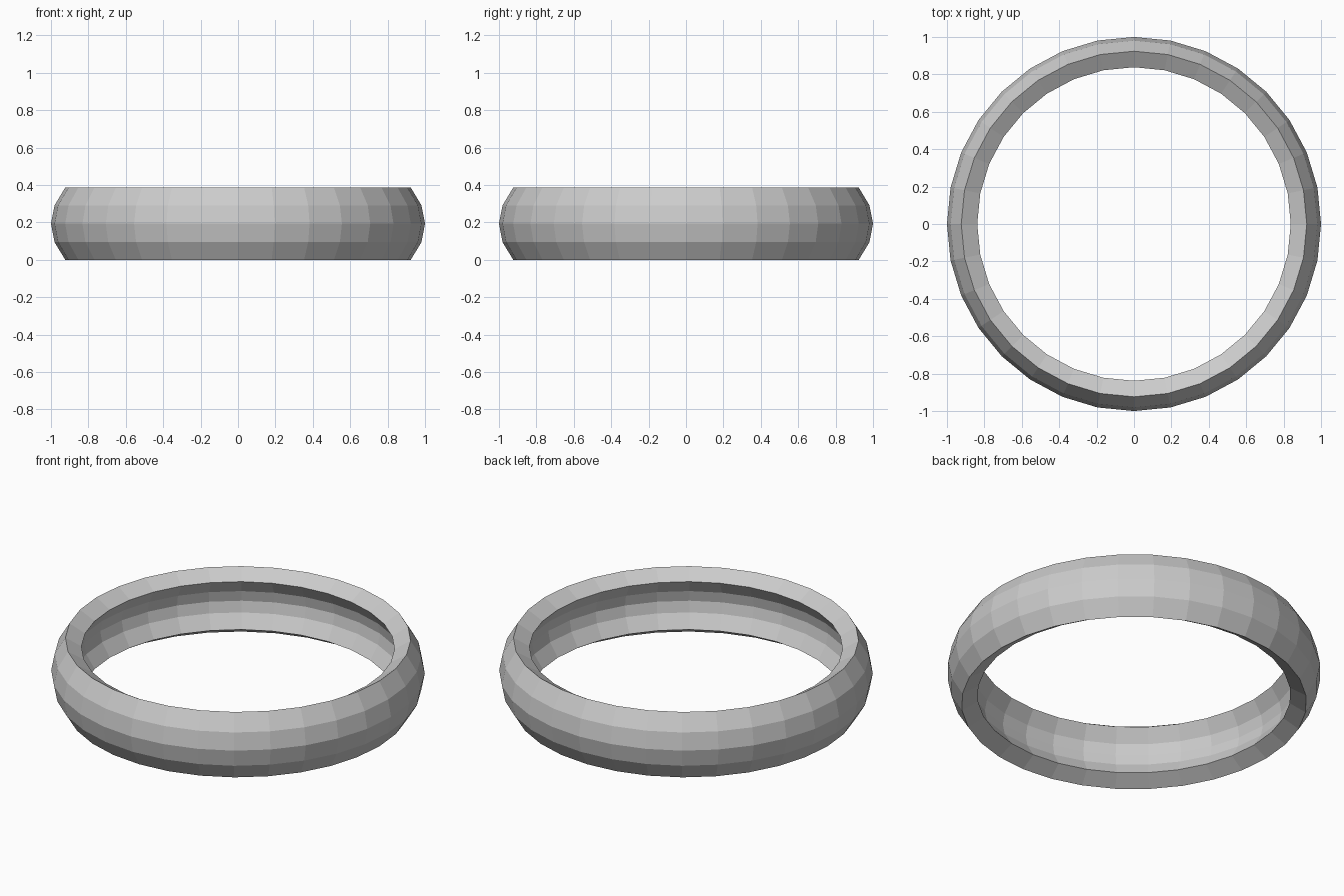
import bpy, bmesh, math

if "Cube" in bpy.data.objects:
    bpy.data.objects.remove(bpy.data.objects["Cube"])

SEGMENTS = 32
HEIGHT = 0.386
THICKNESS = 0.1

# outer profile: middle band of a flattened sphere
k = HEIGHT / 2 / math.sin(math.radians(22.5))
angles = [math.radians(a) for a in (-22.5, -11.25, 0, 11.25, 22.5)]
profile = [(math.cos(a), HEIGHT / 2 + k * math.sin(a)) for a in angles]

# revolve the profile into an open band
bm = bmesh.new()
rings = []
for r, z in profile:
    rings.append([bm.verts.new((r * math.cos(2 * math.pi * i / SEGMENTS),
                                r * math.sin(2 * math.pi * i / SEGMENTS), z))
                  for i in range(SEGMENTS)])
for low, high in zip(rings, rings[1:]):
    for i in range(SEGMENTS):
        j = (i + 1) % SEGMENTS
        bm.faces.new((low[i], low[j], high[j], high[i]))

mesh = bpy.data.meshes.new("ring_band")
bm.to_mesh(mesh)
bm.free()
ring = bpy.data.objects.new("ring_band", mesh)
bpy.context.collection.objects.link(ring)

# wall thickness, growing inwards with sloped rims
wall = ring.modifiers.new("wall", 'SOLIDIFY')
wall.thickness = THICKNESS
wall.offset = -1
